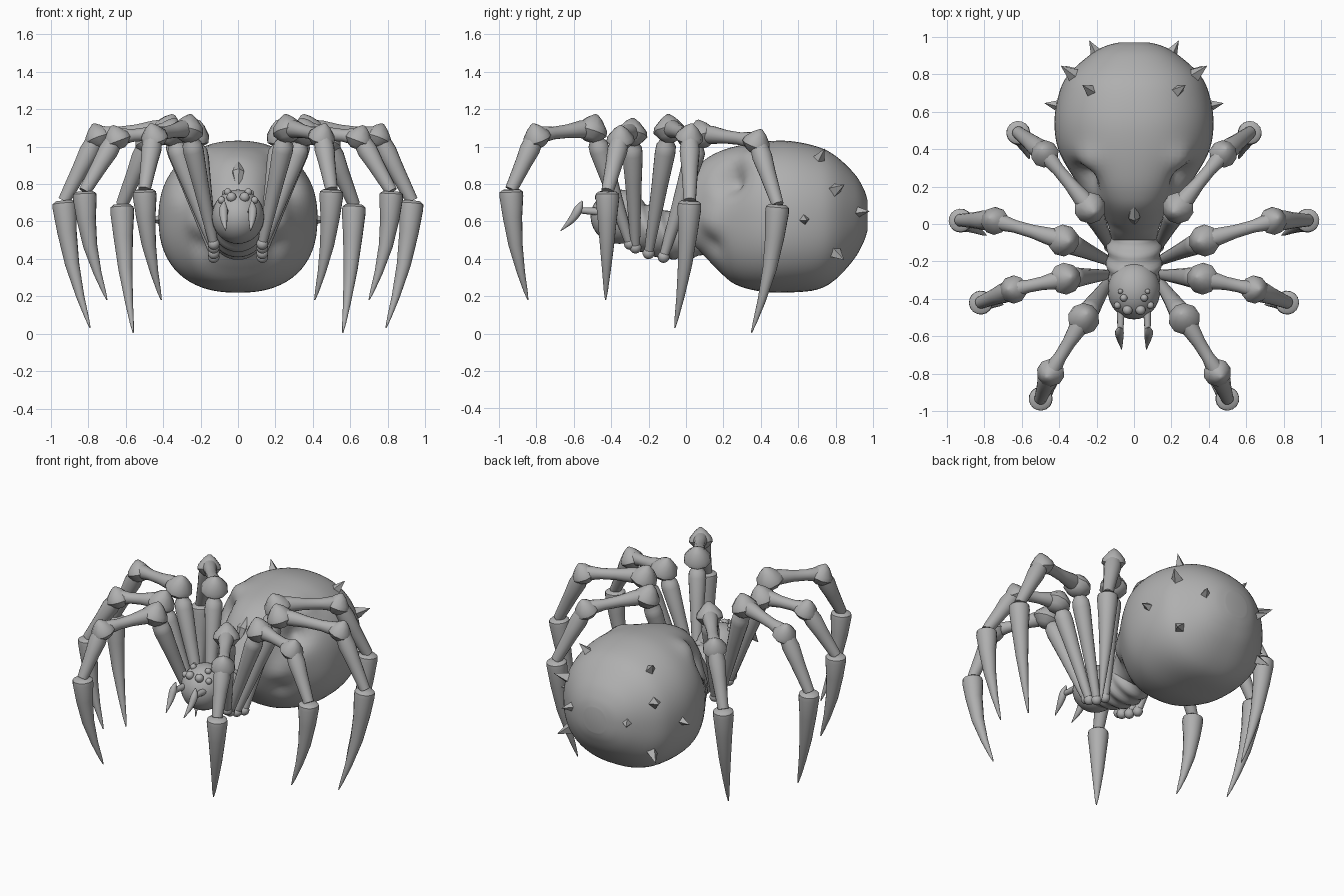
import bpy, bmesh, math
from mathutils import Vector

cube = bpy.data.objects.get("Cube")
if cube:
    bpy.data.objects.remove(cube)

grey = bpy.data.materials.new("chitin grey")
grey.use_nodes = True
grey.diffuse_color = (0.43, 0.43, 0.43, 1)
grey.node_tree.nodes["Principled BSDF"].inputs["Base Color"].default_value = (0.43, 0.43, 0.43, 1)


def finish(name, bm, smooth=40):
    bmesh.ops.recalc_face_normals(bm, faces=bm.faces)
    mesh = bpy.data.meshes.new(name)
    bm.to_mesh(mesh)
    bm.free()
    mesh.materials.append(grey)
    ob = bpy.data.objects.new(name, mesh)
    bpy.context.collection.objects.link(ob)
    if smooth:
        bpy.ops.object.select_all(action='DESELECT')
        ob.select_set(True)
        bpy.context.view_layer.objects.active = ob
        bpy.ops.object.shade_smooth_by_angle(angle=math.radians(smooth))


def skin(bm, rings):
    """Bridge equal rings of points and cap both ends."""
    rows = [[bm.verts.new(p) for p in r] for r in rings]
    n = len(rows[0])
    for a, b in zip(rows, rows[1:]):
        for i in range(n):
            j = (i + 1) % n
            bm.faces.new((a[i], a[j], b[j], b[i]))
    bm.faces.new(rows[0])
    bm.faces.new(rows[-1])


def spline(pts, steps):
    """Catmull-Rom through tuples of any size."""
    pts = [Vector(p) for p in pts]
    out = []
    for i in range(len(pts) - 1):
        p0, p1, p2, p3 = pts[max(i - 1, 0)], pts[i], pts[i + 1], pts[min(i + 2, len(pts) - 1)]
        for s in range(steps):
            t = s / steps
            out.append(p1 + (p2 - p0) * (t / 2)
                       + (p0 * 2 - p1 * 5 + p2 * 4 - p3) * (t * t / 2)
                       + (p1 * 3 - p0 - p2 * 3 + p3) * (t ** 3 / 2))
    return out + [pts[-1]]


def tube(bm, path, radii, n=16):
    """Round limb along a path with one radius per point."""
    path = [Vector(p) for p in path]
    rings = []
    for i, p in enumerate(path):
        d = path[min(i + 1, len(path) - 1)] - path[max(i - 1, 0)]
        u = d.cross(Vector((0.3, 1, 0.1))).normalized()
        v = d.cross(u).normalized()
        rings.append([p + (u * math.cos(a) + v * math.sin(a)) * radii[i]
                      for a in (2 * math.pi * k / n for k in range(n))])
    skin(bm, rings)


def limb(bm, a, b, profile, bow=Vector()):
    """Straight or bowed limb; profile holds (fraction, radius) pairs."""
    a, b = Vector(a), Vector(b)
    tube(bm, [a.lerp(b, t) + bow * math.sin(math.pi * t) for t, r in profile],
         [r for t, r in profile])


def ball(bm, c, r):
    made = bmesh.ops.create_uvsphere(bm, u_segments=14, v_segments=9, radius=r)
    bmesh.ops.translate(bm, verts=made["verts"], vec=c)


# Legs: hip, knee, ankle, foot joint, claw tip on the left side
LEGS = {
    "front": [(.13, -.30, .48), (.265, -.50, 1.10), (.45, -.80, 1.06), (.50, -.935, .77), (.41, -.845, .18)],
    "mid_front": [(.13, -.27, .46), (.36, -.29, 1.08), (.65, -.35, 1.05), (.82, -.42, .76), (.70, -.43, .18)],
    "mid_back": [(.13, -.20, .43), (.37, -.09, 1.10), (.75, .02, 1.06), (.93, .02, .71), (.79, -.06, .03)],
    "back": [(.13, -.12, .41), (.23, .08, 1.07), (.48, .38, 1.03), (.62, .49, .69), (.56, .35, .005)],
}
THIGH = [(0, .024), (.15, .03), (.55, .044), (.8, .055), (.86, .052), (.9, .035), (1, .03)]
TIBIA = [(0, .045), (.2, .048), (.45, .036), (.7, .034), (.9, .045), (1, .04)]
SHIN = [(0, .045), (.25, .054), (.5, .045), (1, .033)]
CLAW = [(0, .045), (.02, .062), (.06, .064), (.25, .052), (.5, .038), (.75, .022), (.92, .011), (1, .003)]
CAP = [(.075, .01), (.05, .042), (.005, .08), (-.025, .086), (-.06, .055), (-.075, .03)]

for side, sx in (("left", 1), ("right", -1)):
    for leg, joints in LEGS.items():
        hip, knee, ankle, foot, tip = [Vector((sx * x, y, z)) for x, y, z in joints]
        bm = bmesh.new()
        limb(bm, hip, knee, THIGH)
        ball(bm, hip, .032)
        limb(bm, knee, ankle, TIBIA)
        limb(bm, ankle, foot, SHIN)
        out = Vector((foot.x - tip.x, foot.y - tip.y, 0)).normalized()
        limb(bm, foot, tip, CLAW, out * .03)
        # pointed caps over the joints
        for prev, at, nxt, s in ((hip, knee, ankle, 1), (knee, ankle, foot, .88)):
            bisector = -((prev - at).normalized() + (nxt - at).normalized()).normalized()
            axis = (bisector + Vector((0, 0, .6))).normalized()
            tube(bm, [at + axis * h * s for h, r in CAP], [r * s for h, r in CAP], 10)
        finish(f"{side}_{leg}_leg", bm)

# Abdomen: y, half width, bottom, top
SECTIONS = [
    (-.13, .10, .46, .57), (-.06, .125, .45, .70), (0, .14, .46, .80), (.08, .18, .43, .91),
    (.16, .25, .35, .965), (.26, .33, .265, 1.0), (.4, .405, .225, 1.025), (.55, .425, .22, 1.03),
    (.7, .40, .235, 1.0), (.8, .35, .29, .95), (.9, .24, .40, .855), (.95, .155, .49, .775),
    (.97, .08, .55, .715)]
# Sculpted features: centre, spread, push (negative is a hollow)
FEATURES = [
    ((.25, .24, .82), .085, -.10), ((.24, .35, .93), .07, .03),
    ((.24, .13, .60), .08, .03), ((.22, .12, .46), .06, -.03), ((.07, .0, .70), .035, -.02)]


def sculpt(p):
    shift = Vector()
    away = (p - Vector((0, .5, .65))).normalized()
    for (x, y, z), spread, push in FEATURES:
        d = (Vector((abs(p.x), p.y, p.z)) - Vector((x, y, z))).length / spread
        shift += away * push * math.exp(-d * d)
    return p + shift


def superpow(v, e):
    return math.copysign(abs(v) ** e, v)


rings = []
for y, w, lo, hi in spline(SECTIONS, 5):
    ring = []
    for k in range(64):
        a = 2 * math.pi * k / 64
        e = .92 if math.sin(a) > 0 else .84
        ring.append(sculpt(Vector((w * superpow(math.cos(a), e), y,
                                   (lo + hi) / 2 + (hi - lo) / 2 * superpow(math.sin(a), e)))))
    rings.append(ring)
bm = bmesh.new()
skin(bm, rings)
finish("abdomen", bm, 50)

# Nose ridge on the abdomen face
bm = bmesh.new()
tube(bm, [(0, .12, .925), (0, .045, .86), (0, .0, .77)], [.01, .035, .01], 6)
finish("nose_ridge", bm, 30)

# Abdomen spikes
bm = bmesh.new()
for x, y, z in ((.23, .71, .93), (.33, .80, .77), (.40, .63, .61), (.20, .91, .65), (.31, .80, .43)):
    for sx in (1, -1):
        base = Vector((sx * x, y, z))
        aim = (base - Vector((0, .55, .63))).normalized()
        tube(bm, [base - aim * .01, base + aim * .08], [.038, .001], 4)
finish("abdomen_spikes", bm, 0)

# Thorax: wrinkled body leaning back behind the head
bm = bmesh.new()
rings = []
N = 30
for i in range(N + 1):
    t = i / N
    env = math.sin(math.pi * (.12 + .76 * t)) ** .5
    r = env * (1 + .05 * math.sin(t * 32))
    c = Vector((0, -.42 + .47 * t, .60 - .09 * t))
    rings.append([c + Vector((.145 * r * math.cos(a), -.05 * math.sin(a),
                              .145 * r * math.sin(a)))
                  for a in (2 * math.pi * k / 32 for k in range(32))])
skin(bm, rings)
finish("thorax", bm, 60)

# Head
HEAD, SIZE = Vector((0, -.355, .625)), Vector((.14, .155, .145))
bm = bmesh.new()
bmesh.ops.create_uvsphere(bm, u_segments=32, v_segments=20, radius=1)
for v in bm.verts:
    v.co = HEAD + v.co * SIZE
finish("head", bm, 60)

# Eye cluster resting on the head
bm = bmesh.new()
for x, y, r in ((.035, -.46, .027), (.088, -.435, .02), (.055, -.395, .02), (.073, -.36, .014)):
    up = math.sqrt(max(0, 1 - (x / SIZE.x) ** 2 - ((y - HEAD.y) / SIZE.y) ** 2))
    for sx in (1, -1):
        ball(bm, (sx * x, y, HEAD.z + SIZE.z * up + .004), r)
finish("eyes", bm)

# Fangs with their short arms
for side, sx in (("left", 1), ("right", -1)):
    bm = bmesh.new()
    tube(bm, [(sx * .07, -.45, .65), (sx * .073, -.58, .66)], [.022, .016], 10)
    fang = spline([(sx * .073, -.555, .71, .003), (sx * .078, -.575, .665, .023),
                   (sx * .075, -.61, .61, .019), (sx * .066, -.67, .55, .002)], 4)
    tube(bm, [p[:3] for p in fang], [p[3] for p in fang], 10)
    finish(f"{side}_fang", bm)
